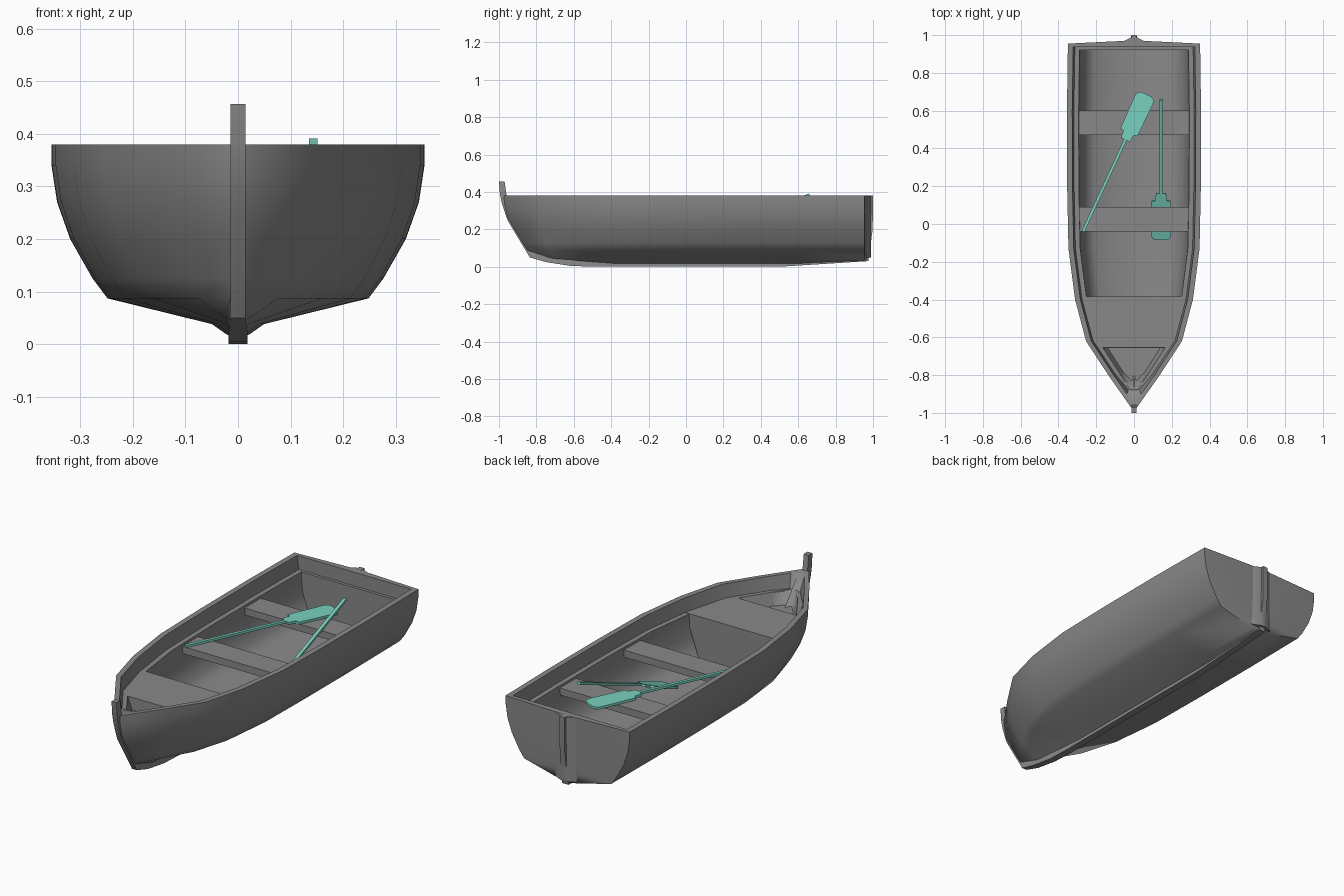
import bpy, bmesh, math
from mathutils import Vector, Matrix

if "Cube" in bpy.data.objects:
    bpy.data.objects.remove(bpy.data.objects["Cube"])


def material(name, rgb):
    m = bpy.data.materials.new(name)
    m.diffuse_color = (*rgb, 1)
    m.use_nodes = True
    m.node_tree.nodes["Principled BSDF"].inputs["Base Color"].default_value = m.diffuse_color
    return m


teal = material("oar_teal", (.19, .64, .52))
dark = material("dark_grey", (.25, .25, .25))


def finish(name, bm, mirror=False, mat=dark, angle=35):
    if mirror:
        bmesh.ops.mirror(bm, geom=bm.verts[:] + bm.edges[:] + bm.faces[:],
                         matrix=Matrix.Identity(4), merge_dist=0.0005, axis='X')
    bmesh.ops.remove_doubles(bm, verts=bm.verts[:], dist=0.0003)
    bmesh.ops.recalc_face_normals(bm, faces=bm.faces[:])
    me = bpy.data.meshes.new(name)
    bm.to_mesh(me)
    bm.free()
    ob = bpy.data.objects.new(name, me)
    bpy.context.collection.objects.link(ob)
    me.materials.append(mat)
    bpy.ops.object.select_all(action='DESELECT')
    bpy.context.view_layer.objects.active = ob
    ob.select_set(True)
    bpy.ops.object.shade_smooth_by_angle(angle=math.radians(angle))
    return ob


def prism(bm, pts, vec):
    """Closed solid: polygon pts swept along vec."""
    a = [bm.verts.new(Vector(p)) for p in pts]
    b = [bm.verts.new(Vector(p) + Vector(vec)) for p in pts]
    n = len(a)
    bm.faces.new(a)
    bm.faces.new(b[::-1])
    for i in range(n):
        bm.faces.new((a[i], a[(i + 1) % n], b[(i + 1) % n], b[i]))


# hull stations, stern to bow: y, half width, bow rake, flare power, lowest z
stations = [(.955, .350, 0, 1, .034), (.6, .355, 0, 1, 0), (.2, .354, 0, 1, 0),
            (-.13, .347, 0, 1, 0), (-.4, .312, .05, 1.05, 0), (-.62, .254, .3, 1.3, .02),
            (-.8, .136, .6, 1.6, .03), (-.975, .013, 1, 1, .05)]
# section: width fraction, height, rake offset
outer = [(0, .012, .16), (.06, .018, .16), (.14, .038, .15), (.70, .087, .12),
         (.78, .125, .097), (.90, .20, .055), (.97, .27, .017), (1, .34, .003), (1, .38, 0)]
# inner section: width fraction, inset, height, rake offset
inner = [(1, .028, .38, 0), (1, .037, .31, .01), (1, .062, .31, .01),
         (.80, 0, .20, .05), (.72, 0, .125, .09), (.6, 0, .09, .1), (0, 0, .07, .1)]

# hull shell
bm = bmesh.new()
O, I = [], []
for k, (y, w, r, p, low) in enumerate(stations):
    bow = k == len(stations) - 1
    O.append([bm.verts.new((w * f ** p, y + r * d, max(z, low))) for f, z, d in outer])
    yi, wi = (.937, w) if k == 0 else (-.90, .066) if bow else (y, w)
    if bow:
        r, p = 2.2, 4
    I.append([bm.verts.new((max(wi * f ** p - s, .004) if f else 0, yi + r * d, z))
              for f, s, z, d in inner])
for k in range(len(O) - 1):
    for G in (O, I):
        for i in range(len(G[k]) - 1):
            bm.faces.new((G[k][i], G[k][i + 1], G[k + 1][i + 1], G[k + 1][i]))
    bm.faces.new((O[k][-1], O[k + 1][-1], I[k + 1][0], I[k][0]))
# transom, bow closing strip and end gunwales
for k, dy in ((0, .017), (-1, 0)):
    C = [bm.verts.new((0, v.co.y + dy, v.co.z)) for v in O[k]]
    for i in range(len(C) - 1):
        bm.faces.new((O[k][i], O[k][i + 1], C[i + 1], C[i]))
    ci = bm.verts.new((0, I[k][0].co.y, .38))
    bm.faces.new([ci] + I[k])
    bm.faces.new((O[k][-1], C[-1], ci, I[k][0]))
finish("hull", bm, mirror=True, angle=68)

# ledge along the inside of the transom
bm = bmesh.new()
half = [(.30, .31), (.278, .20), (.25, .125), (.2, .09)]
prism(bm, [(s * x, .922, z) for s, row in ((1, half), (-1, half[::-1])) for x, z in row],
      (0, .02, 0))
finish("stern_ledge", bm)

# keel with stem and sternpost
bm = bmesh.new()
side = [(-1, .457), (-.995, .39), (-.985, .34), (-.955, .25), (-.835, .05), (-.75, .025),
        (-.62, .005), (-.5, 0), (.5, 0), (.975, .03), (.998, .2), (1, .38),
        (.95, .38), (.95, .055), (.6, .045), (-.6, .045), (-.78, .07), (-.92, .26),
        (-.955, .35), (-.97, .457)]
prism(bm, [(-.014, y, z) for y, z in side], (.028, 0, 0))
for v in bm.verts:
    if v.co.z < .035:
        v.co.x *= 1.28
finish("keel", bm, angle=40)

# sternpost fairing
bm = bmesh.new()
prism(bm, [(-.06, .966, .05), (.06, .966, .05), (.014, .988, .05), (-.014, .988, .05)],
      (0, 0, .329))
finish("sternpost_fairing", bm, angle=40)

# bow deck with sunken well and bulkhead
bm = bmesh.new()
T = .312
v = lambda x, y, z=T: bm.verts.new((x, y, z))
a, b, c = v(0, -.385), v(.272, -.385), v(.213, -.62)
d, e = v(.025, -.915), v(0, -.915)
h0, h1, h2, h3 = v(0, -.655), v(.165, -.655), v(.022, -.875), v(0, -.875)
l0, l1, l2, l3 = (v(0, -.657, .25), v(.138, -.657, .25),
                  v(.018, -.845, .25), v(0, -.845, .25))
for f in ((a, b, c, h1, h0), (h1, c, d, h2), (h2, d, e, h3), (h0, h1, l1, l0),
          (h1, h2, l2, l1), (h2, h3, l3, l2), (l0, l1, l2, l3),
          (a, b, v(.20, -.385, .10), v(0, -.385, .07))):
    bm.faces.new(f)
finish("bow_deck", bm, mirror=True, angle=20)

# seats
for name, y0, y1 in (("middle_seat", -.04, .09), ("rear_seat", .47, .6)):
    bm = bmesh.new()
    prism(bm, [(-.3, y0, .262), (.3, y0, .262), (.3, y1, .262), (-.3, y1, .262)],
          (0, 0, .036))
    finish(name, bm, angle=20)


# oars
def oar(name, handle, tip):
    bm = bmesh.new()
    half = [(.535, .027), (.575, .030), (.58, .05), (.77, .053), (.79, .047), (.80, .03)]
    outline = half + [(x, -y) for x, y in reversed(half)]
    prism(bm, [(x, y, -.006) for x, y in outline], (0, 0, .012))
    ring = [(0, s * .008, t * .006) for s, t in ((-1, -1), (1, -1), (1, 1), (-1, 1))]
    prism(bm, ring, (.67, 0, 0))
    x = (Vector(tip) - Vector(handle)).normalized()
    y = Vector((0, 0, 1)).cross(x).normalized()
    m = Matrix((x, y, x.cross(y))).transposed().to_4x4()
    bm.transform(Matrix.Translation(handle) @ m)
    finish(name, bm, mat=teal)


oar("leaning_oar", (.143, .66, .386), (.143, -.085, .09))
oar("flat_oar", (-.27, -.04, .304), (.063, .68, .304))
